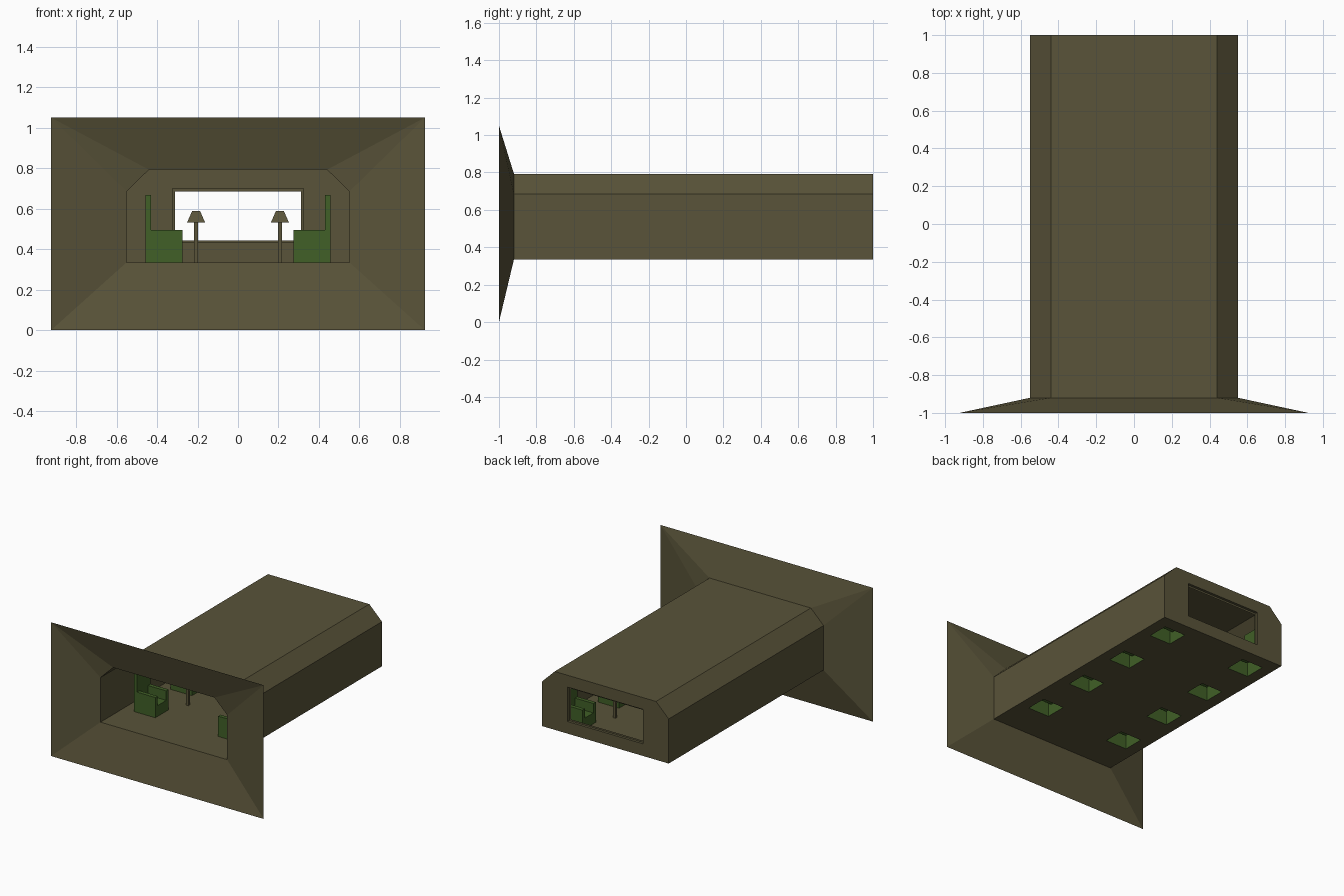
import bpy, bmesh, math

if "Cube" in bpy.data.objects:
    bpy.data.objects.remove(bpy.data.objects["Cube"])

def material(name, col):
    m = bpy.data.materials.new(name)
    m.diffuse_color = (*col, 1)
    m.use_nodes = True
    m.node_tree.nodes["Principled BSDF"].inputs["Base Color"].default_value = m.diffuse_color
    return m

olive = material("olive", (0.100, 0.087, 0.041))
green = material("green", (0.052, 0.115, 0.020))

def make(name, quads, mat):
    """Object from a list of polygons given as corner points."""
    bm = bmesh.new()
    for q in quads:
        bm.faces.new([bm.verts.new(p) for p in q])
    bmesh.ops.remove_doubles(bm, verts=bm.verts, dist=1e-4)
    bmesh.ops.recalc_face_normals(bm, faces=bm.faces)
    me = bpy.data.meshes.new(name)
    bm.to_mesh(me)
    bm.free()
    me.materials.append(mat)
    ob = bpy.data.objects.new(name, me)
    bpy.context.collection.objects.link(ob)
    return ob

def ring(a, b):
    """Quads joining two closed loops of equal length."""
    n = len(a)
    return [(a[i], a[(i + 1) % n], b[(i + 1) % n], b[i]) for i in range(n)]

def rect(x, z0, z1, y):
    return [(-x, y, z0), (x, y, z0), (x, y, z1), (-x, y, z1)]

FRONT, MOUTH, BACK, FLOOR = -1.0, -0.92, 1.0, 0.335
section = [(-.55, FLOOR), (.55, FLOOR), (.55, .685), (.44, .793), (-.44, .793), (-.55, .685)]
near = [(x, MOUTH, z) for x, z in section]
far = [(x, BACK, z) for x, z in section]

# Carriage walls and roof (floor is made separately)
make("tunnel_walls", ring(near, far)[1:], olive)

# Flared front surround
c = rect(.923, 0, 1.05, FRONT)
make("front_flare", [
    (c[0], c[1], near[1], near[0]), (c[1], c[2], near[2], near[1]),
    (c[2], near[3], near[2]), (c[2], c[3], near[4], near[3]),
    (c[3], near[5], near[4]), (c[3], c[0], near[0], near[5])], olive)

# Back wall around the window
w = rect(.327, .43, .70, BACK)
make("back_wall", [
    (far[0], far[1], w[1], w[0]), (far[1], far[2], w[2], w[1]),
    (far[2], far[3], w[2]), (far[3], far[4], w[3], w[2]),
    (far[4], far[5], w[3]), (far[5], far[0], w[0], w[3])], olive)

# Recessed window frame
w1 = rect(.327, .43, .70, BACK - .02)
w2 = rect(.312, .443, .685, BACK - .02)
make("window_frame", ring(w, w1) + ring(w1, w2), olive)

# Floor with open cells under the hollow seats
seat_y = [-.553 + .455 * i for i in range(4)]
HALF, X0, X1 = .083, .273, .458
xs = [-.55, -X1, -X0, X0, X1, .55]
ys = [MOUTH] + [y + s * HALF for y in seat_y for s in (-1, 1)] + [BACK]
floor = []
for i in range(5):
    for j in range(len(ys) - 1):
        if not (i in (1, 3) and j % 2 == 1):
            floor.append([(xs[i], ys[j], FLOOR), (xs[i + 1], ys[j], FLOOR),
                          (xs[i + 1], ys[j + 1], FLOOR), (xs[i], ys[j + 1], FLOOR)])
make("floor", floor, olive)

# Armchairs as a height field: low cushion, side arms, tall back
def seat(side, cy):
    sx = [X0, X1 - .027, X1]
    sy = [-HALF, -HALF + .03, HALF - .03, HALF]
    ARM, CUSHION, TOP = .494, .42, .667
    h = [[ARM, CUSHION, ARM], [TOP, TOP, TOP]]
    def height(i, j):
        return h[i][j] if 0 <= i < 2 and 0 <= j < 3 else FLOOR
    P = lambda i, j, z: (side * sx[i], cy + sy[j], z)
    quads = []
    for i in range(2):
        for j in range(3):
            z = height(i, j)
            quads.append([P(i, j, z), P(i + 1, j, z), P(i + 1, j + 1, z), P(i, j + 1, z)])
            walls = [((i, j), (i, j + 1), (i - 1, j)), ((i + 1, j), (i + 1, j + 1), (i + 1, j)),
                     ((i, j), (i + 1, j), (i, j - 1)), ((i, j + 1), (i + 1, j + 1), (i, j + 1))]
            for a, b, nb in walls:
                low = height(*nb)
                if low < z:
                    quads.append([P(*a, low), P(*b, low), P(*b, z), P(*a, z)])
    make("armchair", quads, green)

# Floor lamps: square post and tapered shade
def lamp(x, y):
    def sq(r, z):
        return [(x + a * r, y + b * r, z) for a, b in ((-1, -1), (1, -1), (1, 1), (-1, 1))]
    base, neck = sq(.01, FLOOR), sq(.01, .533)
    rim, top = sq(.044, .533), sq(.02, .588)
    make("floor_lamp", ring(base, neck) + ring(neck, rim) + ring(rim, top) + [top], olive)

for side in (-1, 1):
    for y in seat_y:
        seat(side, y)
    for k in (0, 2):
        lamp(side * .207, (seat_y[k] + seat_y[k + 1]) / 2)
